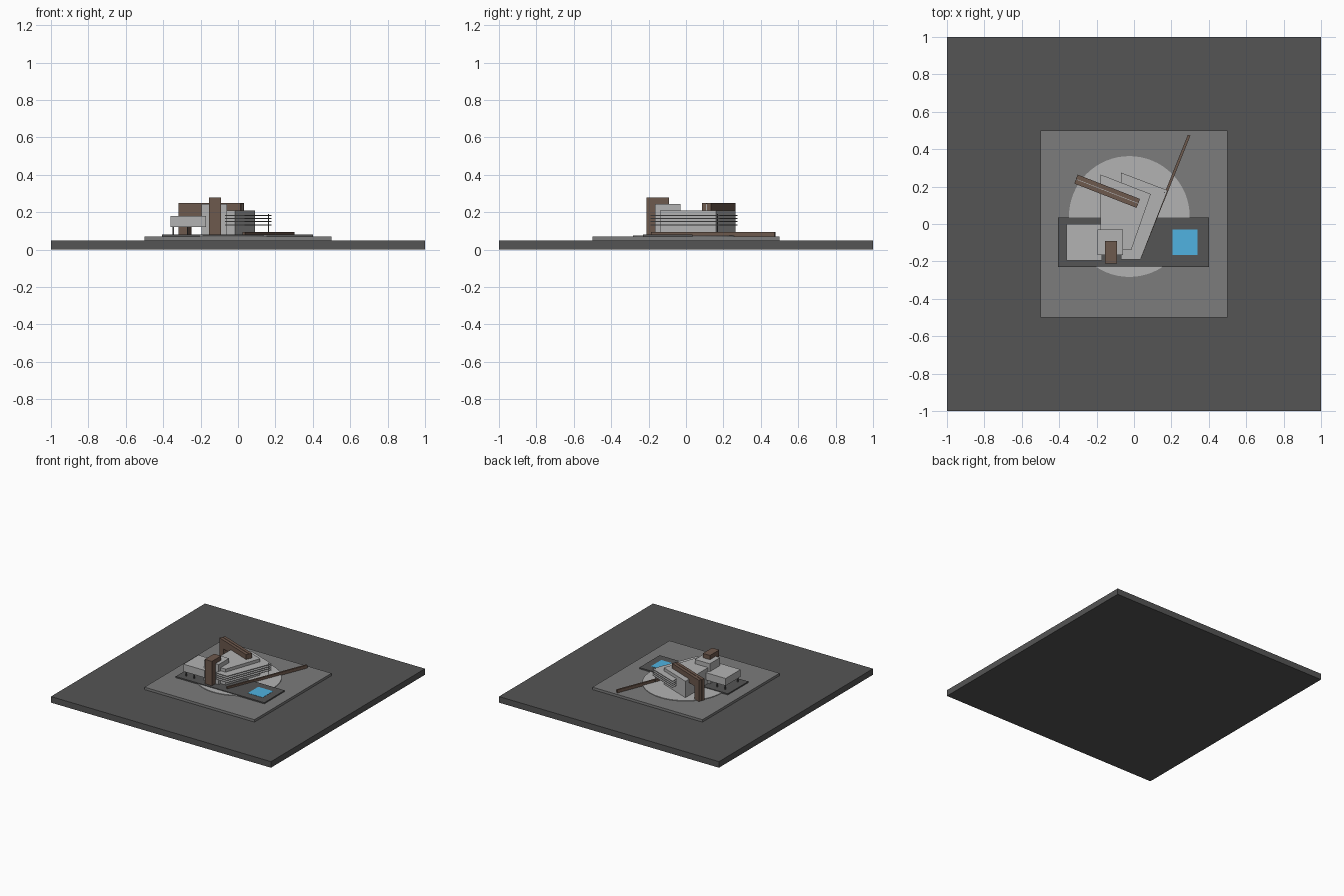
import bpy, bmesh, math
from mathutils import Vector

if "Cube" in bpy.data.objects:
    bpy.data.objects.remove(bpy.data.objects["Cube"])


def material(name, r, g, b):
    m = bpy.data.materials.new(name)
    m.diffuse_color = (r, g, b, 1)
    m.use_nodes = True
    m.node_tree.nodes["Principled BSDF"].inputs["Base Color"].default_value = m.diffuse_color
    return m


DARK = material("dark_grey", 0.09, 0.09, 0.09)
MID = material("mid_grey", 0.2, 0.2, 0.2)
LIGHT = material("light_grey", 0.45, 0.45, 0.45)
BROWN = material("brown", 0.155, 0.10, 0.075)
BLUE = material("water_blue", 0.08, 0.45, 0.75)


def prism(name, pts, z0, z1, mat):
    """Extrude a plan outline from z0 to z1."""
    bm = bmesh.new()
    face = bm.faces.new([bm.verts.new((x, y, z0)) for x, y in pts])
    top = bmesh.ops.extrude_face_region(bm, geom=[face])["geom"]
    bmesh.ops.translate(bm, vec=(0, 0, z1 - z0),
                        verts=[v for v in top if isinstance(v, bmesh.types.BMVert)])
    bmesh.ops.recalc_face_normals(bm, faces=bm.faces)
    me = bpy.data.meshes.new(name)
    bm.to_mesh(me)
    bm.free()
    me.materials.append(mat)
    ob = bpy.data.objects.new(name, me)
    bpy.context.collection.objects.link(ob)
    return ob


def box(name, x0, x1, y0, y1, z0, z1, mat):
    return prism(name, [(x0, y0), (x1, y0), (x1, y1), (x0, y1)], z0, z1, mat)


def beam(name, a, b, width, z0, z1, mat, offset=0):
    """Straight bar between two plan points, shifted sideways by offset."""
    a, b = Vector(a), Vector(b)
    d = (b - a).normalized()
    n = Vector((-d.y, d.x))
    lo, hi = n * (offset - width / 2), n * (offset + width / 2)
    return prism(name, [a + lo, b + lo, b + hi, a + hi], z0, z1, mat)


# Site: ground, plinth, round court, dark terrace and pool
box("ground", -1, 1, -1, 1, 0, 0.05, DARK)
box("plinth", -0.5, 0.5, -0.5, 0.5, 0.05, 0.07, MID)
circle = [(-0.025 + 0.323 * math.cos(i * math.tau / 64),
           0.04 + 0.323 * math.sin(i * math.tau / 64)) for i in range(64)]
prism("round_court", circle, 0.07, 0.075, LIGHT)
box("terrace", -0.405, 0.4, -0.23, 0.035, 0.07, 0.08, DARK)
box("pool", 0.205, 0.34, -0.165, -0.03, 0.08, 0.082, BLUE)

# Main wedge block and the stacked thin floor plates around it
prism("main_block", [(-0.18, -0.14), (-0.015, -0.14), (0.09, 0.16), (-0.18, 0.265)],
      0.075, 0.21, LIGHT)
plate = [(-0.07, -0.19), (0.035, -0.19), (0.18, 0.18), (-0.07, 0.275)]
for i, z in enumerate((0.13, 0.147, 0.163, 0.18)):
    prism(f"thin_plate_{i + 1}", plate, z, z + 0.005, LIGHT)
box("plate_post", 0.16, 0.165, 0.165, 0.17, 0.075, 0.19, DARK)

# Raised left wing on thin posts
box("left_wing", -0.36, -0.17, -0.195, 0.0, 0.12, 0.18, LIGHT)
for i, x in enumerate((-0.345, -0.27)):
    for j, y in enumerate((-0.18, -0.02)):
        box(f"wing_post_{i}{j}", x - 0.004, x + 0.004, y - 0.004, y + 0.004,
            0.08, 0.12, DARK)

# Tower and chimney
box("tower", -0.195, -0.06, -0.165, -0.03, 0.08, 0.245, LIGHT)
box("chimney", -0.155, -0.09, -0.21, -0.09, 0.08, 0.28, BROWN)

# Twin roof beams with a leg at the left end
start, end = Vector((-0.31, 0.24)), Vector((0.023, 0.11))
leg_end = start + (end - start).normalized() * 0.055
for side, off in (("front", -0.0135), ("back", 0.0135)):
    beam(f"roof_beam_{side}", start, end, 0.024, 0.18, 0.25, BROWN, off)
    beam(f"beam_leg_{side}", start, leg_end, 0.024, 0.075, 0.18, BROWN, off)
beam("beam_core", start + (leg_end - start) * 0.1, end, 0.006, 0.185, 0.245, LIGHT)

# Long low wall along the slanted side
beam("low_wall", (0.03, -0.185), (0.295, 0.475), 0.014, 0.07, 0.095, BROWN)
